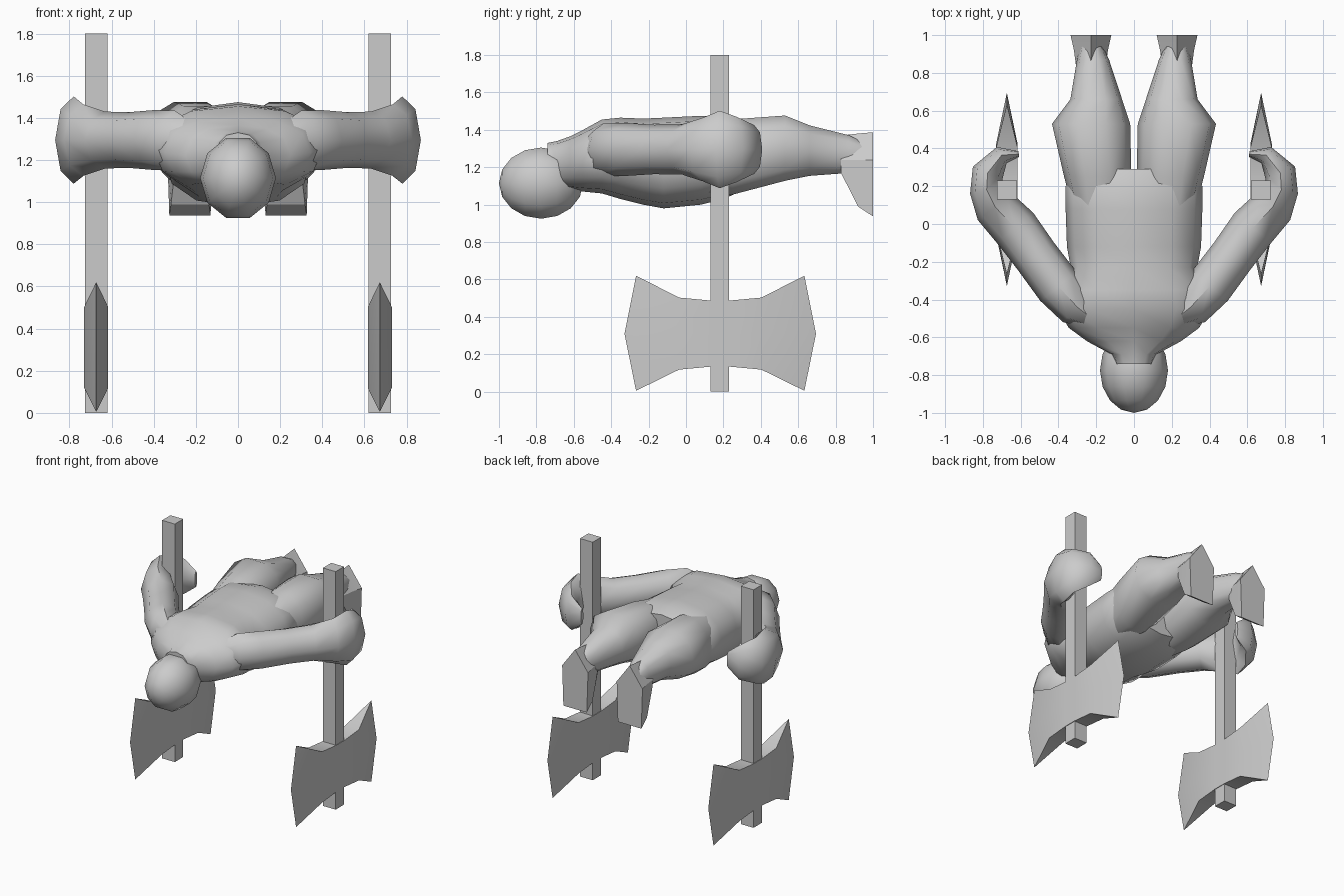
import bpy, bmesh
from math import sin, cos, pi
from mathutils import Vector

if "Cube" in bpy.data.objects:
    bpy.data.objects.remove(bpy.data.objects["Cube"])


def finish(name, bm, smooth=None, mirror=False):
    bmesh.ops.remove_doubles(bm, verts=bm.verts, dist=.0005)
    bmesh.ops.recalc_face_normals(bm, faces=bm.faces)
    me = bpy.data.meshes.new(name)
    bm.to_mesh(me)
    bm.free()
    ob = bpy.data.objects.new(name, me)
    bpy.context.collection.objects.link(ob)
    bpy.context.view_layer.objects.active = ob
    bpy.ops.object.select_all(action='DESELECT')
    ob.select_set(True)
    if smooth:
        bpy.ops.object.shade_smooth_by_angle(angle=smooth)
    if mirror:
        m = ob.modifiers.new("mirror", 'MIRROR')
        m.use_mirror_merge = False
    return ob


def loft(name, rings, smooth=0.9, mirror=False, caps=True):
    bm = bmesh.new()
    vs = [[bm.verts.new(p) for p in r] for r in rings]
    n = len(vs[0])
    for a, b in zip(vs, vs[1:]):
        for i in range(n):
            j = (i + 1) % n
            bm.faces.new((a[i], a[j], b[j], b[i]))
    if caps:
        bm.faces.new(vs[0])
        bm.faces.new(vs[-1])
    return finish(name, bm, smooth, mirror)


def section(y, x, rx, top, bottom, n=12, e=0.85):
    """Rounded cross-section in the xz plane."""
    def p(v):
        return (abs(v) ** e) * (1 if v >= 0 else -1)
    zc, rz = (top + bottom) / 2, (top - bottom) / 2
    return [(x + rx * p(cos(2 * pi * i / n)), y, zc + rz * p(sin(2 * pi * i / n)))
            for i in range(n)]


# torso lying face down, neck to hips
torso = [(-.74, .10, 1.33, 1.12), (-.69, .12, 1.34, 1.09), (-.62, .25, 1.365, 1.08),
         (-.55, .345, 1.40, 1.07), (-.45, .405, 1.455, 1.06), (-.35, .38, 1.465, 1.03),
         (-.23, .335, 1.46, 1.00), (-.12, .355, 1.465, .98), (.08, .362, 1.475, 1.00),
         (.20, .362, 1.47, 1.03), (.29, .30, 1.44, 1.07)]
loft("torso", [section(y, 0, rx, t, b) for y, rx, t, b in torso])

# legs
leg = [(.06, .19, .13, 1.42, 1.06), (.25, .192, .178, 1.465, 1.045), (.53, .227, .207, 1.484, 1.12),
       (.66, .20, .137, 1.43, 1.148), (.87, .217, .085, 1.376, 1.165), (.94, .225, .06, 1.34, 1.17)]
loft("leg", [section(y, x, rx, t, b, 10) for y, x, rx, t, b in leg], mirror=True)

# feet with flat five-sided soles
foot = [(.83, 1.167, .07, .078, 1.37), (.92, .99, .09, .09, 1.38), (1.0, .937, .098, .108, 1.387)]
loft("foot", [[(.228 - w, y, b), (.228 + w, y, b), (.228 + s, y, 1.24),
               (.228, y, t), (.228 - s, y, 1.24)]
              for y, b, w, s, t in foot], smooth=0.4, mirror=True)

# arm curling into a fist around the shaft: x, y, half width, half height
arm = [(.20, -.52, .04, .07), (.30, -.44, .11, .14), (.40, -.33, .123, .142),
       (.52, -.17, .12, .132), (.63, -.02, .125, .135), (.735, .09, .115, .17),
       (.78, .18, .09, .207), (.775, .27, .085, .175), (.70, .365, .05, .13),
       (.61, .37, .015, .06)]
rings = []
for i, (x, y, w, h) in enumerate(arm):
    a, b = arm[max(i - 1, 0)], arm[min(i + 1, len(arm) - 1)]
    t = Vector((b[0] - a[0], b[1] - a[1], 0)).normalized()
    side = Vector((t.y, -t.x, 0))
    rings.append([Vector((x, y, 1.295)) + side * w * cos(2 * pi * k / 8)
                  + Vector((0, 0, h * sin(2 * pi * k / 8))) for k in range(8)])
loft("arm", rings, mirror=True)

# head
bm = bmesh.new()
bmesh.ops.create_uvsphere(bm, u_segments=10, v_segments=8, radius=1)
for v in bm.verts:
    x, y, z = v.co
    v.co = (.18 * y, -.775 - .225 * z, 1.115 + .2 * x)
finish("head", bm, 0.9)

# axe shaft
AX, AY = .673, .18
bm = bmesh.new()
bmesh.ops.create_cube(bm, size=1)
for v in bm.verts:
    v.co = (AX + v.co.x * .106, AY + v.co.y * .1, .9 + v.co.z * 1.8)
finish("axe_shaft", bm, mirror=True)

# double-bladed axe head: y offset, middle y offset, bottom, top, half thickness
half = [(.05, .05, .134, .487, .057), (.22, .24, .118, .503, .057), (.45, .512, .005, .62, 0)]
blade = [(-d, -m, lo, hi, t) for d, m, lo, hi, t in reversed(half)] + half
cy = AY + .003
loft("axe_head", [[(AX - t, cy + d, lo), (AX + t, cy + d, lo), (AX + t, cy + m, .31),
                   (AX + t, cy + d, hi), (AX - t, cy + d, hi), (AX - t, cy + m, .31)]
                  for d, m, lo, hi, t in blade], smooth=0.5, mirror=True, caps=False)
